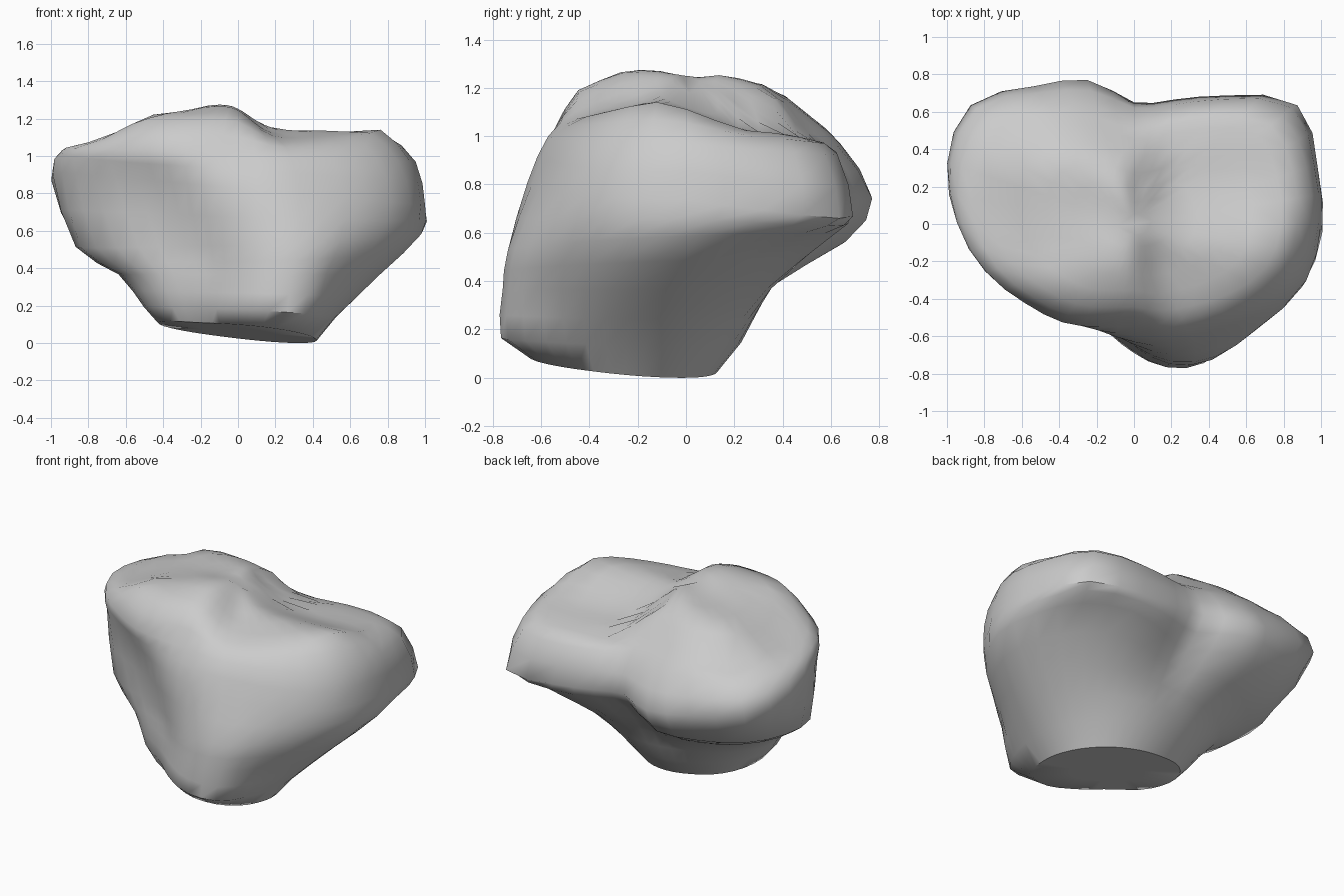
import bpy
import bmesh
import math
from mathutils import Vector

if "Cube" in bpy.data.objects:
    bpy.data.objects.remove(bpy.data.objects["Cube"], do_unlink=True)

# Bone colour
bone_grey = bpy.data.materials.new("bone grey")
bone_grey.use_nodes = True
colour = (0.6, 0.6, 0.6, 1)
bone_grey.diffuse_color = colour
bone_grey.node_tree.nodes["Principled BSDF"].inputs["Base Color"].default_value = colour


def spline(a, b, c, d, t):
    """Point between b and c on a smooth curve through four values."""
    return b + (c - a) * (t / 2) + (a * 2 - b * 5 + c * 4 - d) * (t * t / 2) \
        + (b * 3 - a - c * 3 + d) * (t ** 3 / 2)


def smooth_loop(radii):
    """Double the number of radii around a closed section."""
    result = []
    count = len(radii)
    for i in range(count):
        near = [radii[(i + k) % count] for k in (-1, 0, 1, 2)]
        result += [near[1], spline(*near, 0.5)]
    return result


def section(radii, centre_y, height):
    """Closed ring of points; height is a function of x and y."""
    radii = smooth_loop(radii)
    ring = []
    for i, radius in enumerate(radii):
        angle = math.tau * i / len(radii)
        x = radius * math.cos(angle)
        y = centre_y + radius * math.sin(angle)
        ring.append(Vector((x, y, height(x, y))))
    return ring


def ramp(value, start, end):
    """Smooth step from 0 at start to 1 at end."""
    t = min(1, max(0, (value - start) / (end - start)))
    return t * t * (3 - 2 * t)


def bump(x, y, cx, cy, size, amount):
    return amount * math.exp(-((x - cx) ** 2 + (y - cy) ** 2) / size ** 2)


def plateau(x, y):
    """Height of the two joint surfaces with the raised spine between them."""
    side = ramp(x, -0.05, 0.25)
    high_side = 1.22 - 0.48 * max(0, -x - 0.46) - 0.85 * max(0, y - 0.35)
    high_side -= 0.3 * max(0, -0.3 - y)
    low_side = 1.14 - 0.13 * ramp(y, -0.15, 0.35) - 0.25 * max(0, y - 0.4)
    low_side -= 0.25 * max(0, -0.15 - y)
    z = high_side * (1 - side) + low_side * side
    z += bump(x, y, -0.1, -0.17, 0.2, 0.05)       # front spine
    z += bump(x, y, 0.12, -0.2, 0.1, -0.03)       # groove beside the spine
    z += bump(x, y, -0.08, 0.17, 0.1, 0.03)       # rear spine
    z += bump(x, y, 0.02, 0.24, 0.07, -0.05)      # pit
    z += bump(x, y, 0.0, 0.52, 0.18, -0.09)       # rear notch
    z += bump(x, y, 0.5, 0.1, 0.3, -0.02)         # low dish
    z += bump(x, y, -0.5, 0.1, 0.3, -0.03)        # high dish
    return z


def base_height(x, y):
    return 0.03 - 0.12 * x - 0.1 * y


# Radii of each section, counter-clockwise from +x
base = [.42, .41, .40, .39, .38, .38, .39, .42, .44, .44,
        .42, .38, .32, .30, .32, .36, .42, .45, .45, .43]
shaft = [.52, .52, .51, .50, .49, .48, .48, .49, .51, .52,
         .49, .43, .36, .34, .37, .44, .54, .60, .56, .53]
flare = [.76, .76, .73, .66, .58, .54, .56, .61, .65, .66,
         .62, .52, .42, .38, .39, .46, .58, .66, .67, .72]
underside = [.98, 1.0, 1.0, .88, .68, .59, .80, .87, .92, .90,
             .84, .68, .52, .46, .47, .55, .67, .75, .80, .89]
widest = [1, 1.03, 1.08, .85, .70, .65, .81, .91, 1.08, 1.05,
          .94, .81, .67, .60, .60, .63, .69, .75, .86, .97]
shoulder = [.95, .97, .98, .77, .61, .56, .66, .79, .96, .97,
            .92, .83, .72, .65, .58, .55, .60, .66, .77, .90]
rim = [0.86 * r - 0.03 for r in shoulder]

key_rings = [
    section([r * 0.5 for r in base], -0.25, base_height),
    section(base, -0.25, base_height),
    section(shaft, -0.25, lambda x, y: 0.15 - 0.06 * x - 0.03 * y),
    section(flare, -0.2, lambda x, y: 0.36),
    section(underside, -0.1, lambda x, y: 0.54 + 0.04 * x + 0.04 * y),
    section(widest, 0, lambda x, y: 0.82 - 0.09 * x - 0.14 * max(0, y)),
    section(shoulder, 0, lambda x, y: 1.0 - 0.04 * x - 0.09 * max(0, y)),
    section(rim, 0, plateau),
]
for scale in (0.8, 0.6, 0.42, 0.26, 0.12):
    key_rings.append(section([r * scale for r in rim], 0, plateau))

# Smooth extra ring between each pair of side sections
rings = []
last = len(key_rings) - 1
for i in range(last):
    rings.append(key_rings[i])
    if 2 <= i <= 6:
        four = zip(key_rings[i - 1], key_rings[i], key_rings[i + 1], key_rings[i + 2])
        rings.append([spline(*points, 0.5) for points in four])
rings.append(key_rings[last])

# Skin the sections into one closed solid
bm = bmesh.new()
loops = [[bm.verts.new(p) for p in ring] for ring in rings]
for lower, upper in zip(loops, loops[1:]):
    for i in range(len(lower)):
        j = (i + 1) % len(lower)
        bm.faces.new((lower[i], lower[j], upper[j], upper[i]))
bm.faces.new(list(reversed(loops[0])))
bm.faces.new(loops[-1])
bmesh.ops.recalc_face_normals(bm, faces=bm.faces)

# Rest on the ground
lowest = min(v.co.z for v in bm.verts)
bmesh.ops.translate(bm, verts=bm.verts, vec=(0, 0, -lowest))
mesh = bpy.data.meshes.new("bone_end")
bm.to_mesh(mesh)
bm.free()
mesh.materials.append(bone_grey)
bone = bpy.data.objects.new("bone_end", mesh)
bpy.context.collection.objects.link(bone)
bpy.context.view_layer.objects.active = bone
bone.select_set(True)
bpy.ops.object.shade_smooth_by_angle(angle=math.radians(50))
